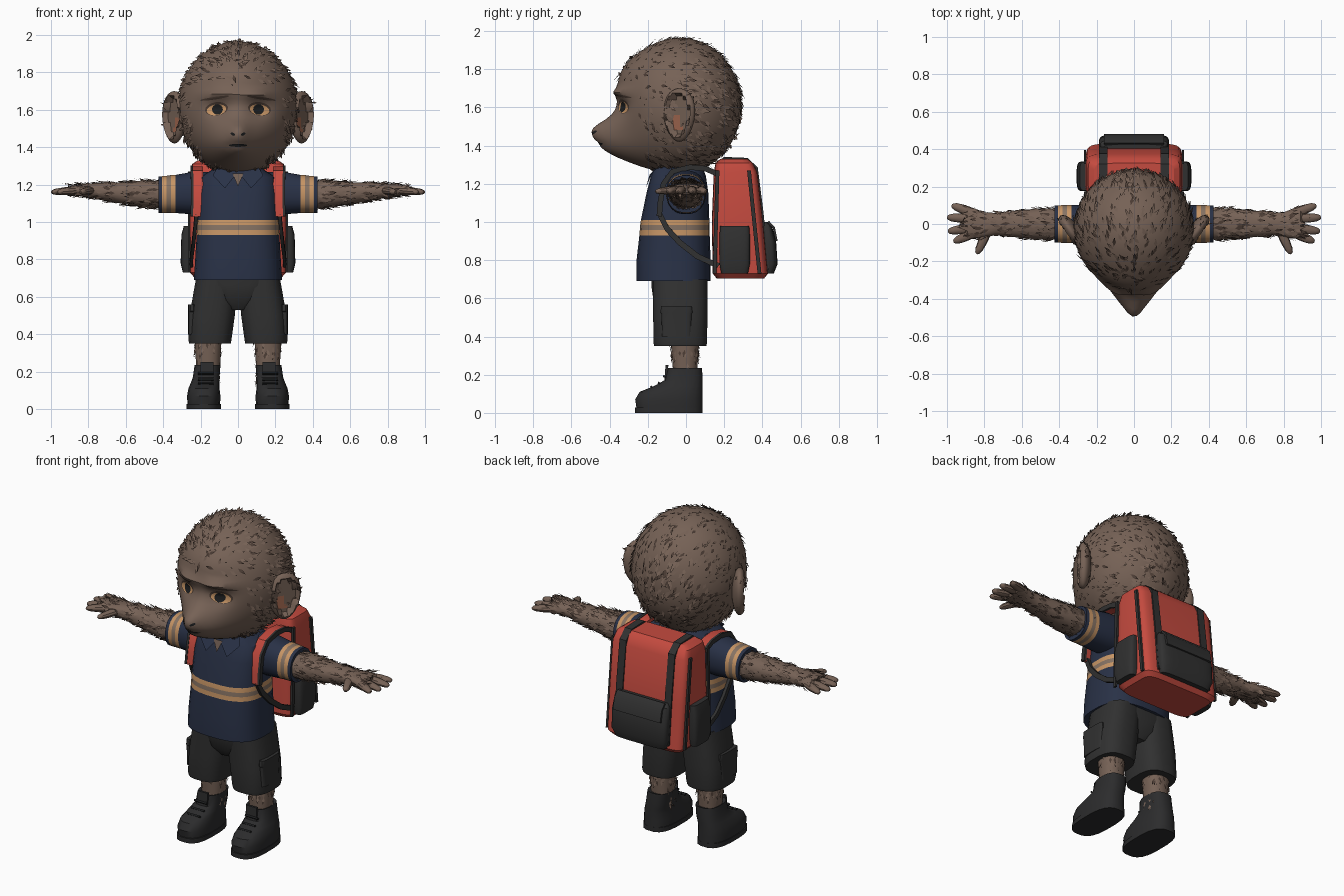
import bpy, bmesh, math, random
from mathutils import Vector, Matrix
from mathutils.bvhtree import BVHTree

random.seed(4)
if "Cube" in bpy.data.objects:
    bpy.data.objects.remove(bpy.data.objects["Cube"])


def material(name, *rgb):
    m = bpy.data.materials.new(name)
    m.use_nodes = True
    m.diffuse_color = (*rgb, 1)
    bsdf = m.node_tree.nodes["Principled BSDF"]
    bsdf.inputs["Base Color"].default_value = (*rgb, 1)
    bsdf.inputs["Roughness"].default_value = .9
    return m


fur = material("brown fur", .18, .121, .092)
dark_fur = material("dark fur", .07, .045, .034)
ear_skin = material("ear skin", .34, .13, .075)
navy = material("navy cloth", .022, .031, .062)
orange = material("orange band", .57, .3, .13)
silver = material("reflective band", .24, .17, .125)
red = material("red canvas", .56, .07, .05)
charcoal = material("charcoal cloth", .03, .03, .03)
leather = material("boot leather", .025, .025, .026)
black = material("eye black", .012, .013, .014)


def finish(name, bm, mats, rule=None, angle=35, closed=True):
    """Turn a bmesh into a shaded object; rule picks a material from a face centre."""
    if closed:
        bmesh.ops.recalc_face_normals(bm, faces=bm.faces)
    if rule:
        for f in bm.faces:
            f.material_index = rule(f.calc_center_median())
    mesh = bpy.data.meshes.new(name)
    bm.to_mesh(mesh)
    obj = bpy.data.objects.new(name, mesh)
    bpy.context.collection.objects.link(obj)
    for m in mats:
        mesh.materials.append(m)
    if angle:
        bpy.ops.object.select_all(action='DESELECT')
        obj.select_set(True)
        bpy.context.view_layer.objects.active = obj
        bpy.ops.object.shade_smooth_by_angle(angle=math.radians(angle))
    return obj


def skin(bm, loops, first=True, last=True):
    """Join point loops with quads and close the ends."""
    rows = [[bm.verts.new(p) for p in loop] for loop in loops]
    for a, b in zip(rows, rows[1:]):
        for i in range(len(a)):
            j = (i + 1) % len(a)
            bm.faces.new((a[i], a[j], b[j], b[i]))
    if first:
        bm.faces.new(rows[0][::-1])
    if last:
        bm.faces.new(rows[-1])


def loft(name, rings, mats, axis='z', power=2.3, n=20, rule=None, angle=35):
    """Rings are (position along axis, centre a, centre b, radius a, radius b)."""
    loops = []
    for t, a, b, ra, rb in rings:
        loop = []
        for i in range(n):
            ang = math.tau * (i + .5) / n
            c, s = math.cos(ang), math.sin(ang)
            u = a + ra * math.copysign(abs(c) ** (2 / power), c)
            v = b + rb * math.copysign(abs(s) ** (2 / power), s)
            loop.append((u, v, t) if axis == 'z' else (t, u, v))
        loops.append(loop)
    bm = bmesh.new()
    skin(bm, loops)
    return finish(name, bm, mats, rule, angle)


def band(name, points, width, thick, mat):
    """Flat strap along a path; width is the vector across it."""
    pts, w = [Vector(p) for p in points], Vector(width) / 2
    loops = []
    for i, p in enumerate(pts):
        tangent = pts[min(i + 1, len(pts) - 1)] - pts[max(i - 1, 0)]
        n = tangent.cross(w).normalized() * thick / 2
        loops.append([p + w + n, p - w + n, p - w - n, p + w - n])
    bm = bmesh.new()
    skin(bm, loops)
    return finish(name, bm, [mat])


def finger(name, start, end, radius):
    """Round tapering finger between two points."""
    a, b = Vector(start), Vector(end)
    d = (b - a).normalized()
    side, up = d.cross((0, 0, 1)).normalized() * radius, Vector((0, 0, radius * .85))
    angles = [math.tau * i / 10 for i in range(10)]
    loops = [[a.lerp(b, t) + (side * math.cos(g) + up * math.sin(g)) * k for g in angles]
             for t, k in ((0, 1), (.45, 1.05), (.8, .85), (.95, .55), (1, .2))]
    bm = bmesh.new()
    skin(bm, loops)
    return finish(name, bm, [fur])


def tufts(name, obj, count, length, flow, keep=lambda p: True):
    """Scatter small pointed fur cards that lie along the flow direction."""
    mesh, flow, bm = obj.data, Vector(flow), bmesh.new()
    polys = list(mesh.polygons)
    for poly in random.choices(polys, [p.area for p in polys], k=count):
        corners = [mesh.vertices[i].co for i in poly.vertices]
        a, b = random.sample(corners, 2)
        p = poly.center.lerp(a.lerp(b, random.random()), random.random())
        if not keep(p):
            continue
        n = poly.normal
        jitter = Vector([random.uniform(-.5, .5) for k in range(3)])
        t = flow + jitter
        t = (t - n * t.dot(n)).normalized()
        side = t.cross(n) * length * .17
        d = (t + n * random.uniform(.1, .32)) * length * random.uniform(.6, 1.1)
        f = bm.faces.new([bm.verts.new(q) for q in
                          (p, p + d * .4 + side, p + d, p + d * .4 - side)])
        f.material_index = int(random.random() < .25)
    return finish(name, bm, [fur, dark_fur], angle=None, closed=False)


# Head: a sphere pulled into muzzle, nose, brow, forehead and eye sockets
def bump(p, x, z, sx, sz):
    return math.exp(-((p.x - x) / sx) ** 2 - ((p.z - z) / sz) ** 2)


head_bm = bmesh.new()
bmesh.ops.create_icosphere(head_bm, subdivisions=5, radius=1)
for v in head_bm.verts:
    front = max(0, -v.co.y) ** .35
    p = Vector((v.co.x * .32, v.co.y * .32 - .03, v.co.z * .355 + 1.61))
    push = .18 * bump(p, 0, 1.4, .15, .13) + .05 * bump(p, 0, 1.49, .055, .05)
    push += .035 * bump(p, 0, 1.8, .25, .12) - .014 * bump(p, 0, 1.41, .07, .013)
    for s in (1, -1):
        push += .035 * bump(p, s * .1, 1.68, .09, .028) - .025 * bump(p, s * .11, 1.6, .06, .045)
    p.y -= push * front
    v.co = p
head_bvh = BVHTree.FromBMesh(head_bm)
head = finish("head", head_bm, [fur], angle=40)


def in_hair(p):
    return p.y > -.22 or p.z > 1.76 or (abs(p.x) > .23 and p.y > -.3)


tufts("head_fur", head, 1300, .055, (0, 1, -.5), in_hair)


def face_plate(name, x, z, rx, rz, mat, lift, roll=0):
    """Thin oval laid on the front of the head."""
    loops = []
    for f in (1, .7, .4, .1):
        loop = []
        for i in range(16):
            a = -math.tau * i / 16
            u, v = f * rx * math.cos(a), f * rz * math.sin(a)
            px = x + u * math.cos(roll) - v * math.sin(roll)
            pz = z + u * math.sin(roll) + v * math.cos(roll)
            hit = head_bvh.ray_cast(Vector((px, -1, pz)), Vector((0, 1, 0)))[0]
            loop.append((px, hit.y - lift, pz))
        loops.append(loop)
    bm = bmesh.new()
    skin(bm, loops, first=False)
    finish(name, bm, [mat], closed=False)


face_plate("mouth", 0, 1.41, .05, .008, black, .003)
for s, side in ((1, "left"), (-1, "right")):
    # Eyes, brows and nostrils
    face_plate(side + "_eyelid", s * .115, 1.605, .062, .036, dark_fur, .003, s * -.15)
    face_plate(side + "_eye", s * .115, 1.6, .053, .029, orange, .005, s * -.15)
    face_plate(side + "_pupil", s * .11, 1.602, .029, .028, black, .008)
    face_plate(side + "_brow", s * .125, 1.662, .08, .007, dark_fur, .003, s * -.15)
    face_plate(side + "_nostril", s * .028, 1.47, .013, .007, black, .003, s * .5)

    # Ears: flattened spheres with a hollow facing out and forward
    bm = bmesh.new()
    bmesh.ops.create_uvsphere(bm, u_segments=24, v_segments=16, radius=1)
    for v in bm.verts:
        x, y, z = v.co
        hollow = x > 0 and math.hypot(y, z) < .75
        v.co = Vector((-.005 if hollow else x * .045, y * (.095 + z * .015), z * .14))
    for f in bm.faces:
        c = f.calc_center_median()
        f.material_index = int(abs(c.x + .005) < .003 and -.07 < c.z < 0 and -.06 < c.y < .01)
    turn = Matrix.Translation((s * .34, -.035, 1.56)) @ Matrix.Diagonal((s, 1, 1, 1))
    bm.transform(turn @ Matrix.Rotation(-.6, 4, 'Z'))
    ear = finish(side + "_ear", bm, [fur, ear_skin])
    tufts(side + "_ear_fur", ear, 60, .035, (s * .3, 1, .3), lambda p: p.y > -.04)

    # Sleeve with a reflective band
    def sleeve_rule(c):
        d = abs(abs(c.x) - .37)
        return 2 if d < .013 else int(d < .04)
    loft(side + "_sleeve", [(s * x, 0, z, ry, rz) for x, z, ry, rz in
         ((.12, 1.16, .1, .11), (.24, 1.155, .105, .115), (.335, 1.15, .102, .103),
          (.358, 1.15, .102, .102), (.382, 1.148, .102, .1), (.405, 1.147, .1, .099),
          (.425, 1.146, .099, .098))], [navy, orange, silver], 'x', rule=sleeve_rule)

    # Furry arm, palm and fingers
    arm = loft(side + "_arm", [(s * x, y, z, ry, rz) for x, y, z, ry, rz in
               ((.38, 0, 1.145, .085, .075), (.5, 0, 1.15, .085, .072), (.62, 0, 1.155, .073, .058),
                (.74, 0, 1.165, .06, .045), (.8, -.005, 1.168, .068, .038),
                (.85, .003, 1.17, .08, .032), (.89, .005, 1.17, .085, .027),
                (.9, .005, 1.17, .07, .015))], [fur], 'x')
    tufts(side + "_arm_fur", arm, 420, .055, (s * 1.5, 0, 0))
    for label, x0, y0, x1, y1 in (("index", .86, -.05, .965, -.095), ("middle", .87, -.02, .995, -.04),
                                  ("ring", .87, .03, 1, .035), ("little", .86, .06, .975, .1),
                                  ("thumb", .78, -.03, .84, -.16)):
        finger(f"{side}_{label}_finger", (s * x0, y0, 1.17), (s * x1, y1, 1.16), .024)

    # Shorts leg with cargo pocket
    loft(side + "_shorts_leg", [(z, s * x, -.03, rx, ry) for z, x, rx, ry in
         ((.35, .15, .112, .138), (.37, .15, .116, .142), (.5, .138, .122, .143),
          (.6, .125, .118, .145), (.7, .115, .11, .145))], [charcoal], power=2.8)
    loft(side + "_cargo_pocket", [(z, s * .247, -.05, .02, ry) for z, ry in
         ((.4, .075), (.52, .08), (.525, .085), (.56, .08))], [charcoal], power=4)

    # Lower leg and boot
    leg = loft(side + "_leg", [(z, s * .16, -.005, r, r) for z, r in
               ((.15, .06), (.25, .066), (.4, .075))], [fur], n=16)
    tufts(side + "_leg_fur", leg, 130, .045, (0, 0, -1.5))
    loft(side + "_boot", [(z, s * x, (y0 + y1) / 2, rx, (y1 - y0) / 2) for z, x, y0, y1, rx in
         ((.02, .183, -.26, .088, .088), (.07, .183, -.268, .088, .09),
          (.11, .182, -.245, .088, .084), (.14, .176, -.17, .088, .077),
          (.17, .17, -.115, .088, .072), (.235, .163, -.1, .085, .07),
          (.225, .163, -.075, .065, .05))], [leather], power=2.6)
    loft(side + "_boot_sole", [(z, s * .183, -.09, .092, .178) for z in (0, .028)],
         [leather], power=2.8)
    band(side + "_boot_tongue", [(s * .168, -.105, .17), (s * .165, -.1, .25)],
         (.07, 0, 0), .015, leather)
    for y, z in ((-.18, .135), (-.14, .155), (-.113, .19)):
        band(side + "_boot_lace", [(s * .13, y, z), (s * .215, y, z)], (0, -.012, .01), .01, black)

    # Collar flap
    bm = bmesh.new()
    bm.faces.new([bm.verts.new((s * x, y, z)) for x, y, z in
                  ((.015, -.19, 1.25), (.07, -.21, 1.18), (.135, -.18, 1.25), (.1, -.13, 1.31))])
    bmesh.ops.solidify(bm, geom=bm.faces[:], thickness=.01)
    finish(side + "_collar_flap", bm, [navy], angle=None)

    # Shoulder strap: padded red upper part, thin black lower part
    upper = [(s * x, y, z) for x, y, z in
             ((.215, .17, 1.25), (.215, .1, 1.28), (.215, .02, 1.287), (.215, -.07, 1.265),
              (.212, -.118, 1.2), (.213, -.135, 1.1), (.216, -.14, 1.03))]
    band(side + "_shoulder_strap", upper, (.055, 0, 0), .022, red)
    edge = [(x + s * .032, y, z) for x, y, z in upper]
    band(side + "_strap_edge", edge, (.014, 0, 0), .028, charcoal)
    band(side + "_lower_strap", [(s * x, y, z) for x, y, z in
         ((.222, -.142, 1.05), (.23, -.1, .965), (.238, -.03, .89), (.248, .06, .82), (.25, .17, .77))],
         (0, .018, .024), .018, charcoal)

    # Pack straps, piping and side pocket
    band(side + "_pack_strap", [(s * .165, y, z) for y, z in
         ((.17, 1.31), (.2, 1.335), (.32, 1.33), (.37, 1.285), (.4, 1.05), (.43, .75))],
         (.045, 0, 0), .012, charcoal)
    for y_top, y_low in ((.165, .15), (.33, .385)):
        band(side + "_pack_piping", [(s * .262, y_low, .73), (s * .262, y_top, 1.27)],
             (0, .02, 0), .012, charcoal)
    loft(side + "_side_pocket", [(z, s * .265, .255, rx, ry) for z, rx, ry in
         ((.73, .03, .07), (.78, .042, .08), (.93, .038, .08), (.98, .025, .076))],
         [charcoal], power=4)


# Neck and shirt with chest band
loft("neck", [(z, 0, -.04, .1, .1) for z in (1.2, 1.34)], [fur])
loft("shirt", [(z, 0, y, rx, ry) for z, y, rx, ry in
     ((.69, -.065, .237, .195), (.8, -.065, .23, .195), (.93, -.06, .222, .185),
      (.957, -.059, .221, .184), (.983, -.058, .22, .183), (1.01, -.057, .219, .18),
      (1.15, -.045, .215, .163), (1.24, -.04, .2, .145), (1.28, -.04, .14, .13),
      (1.31, -.04, .11, .12))], [navy, orange, silver], power=2.7, n=28,
     rule=lambda c: 2 if abs(c.z - .97) < .013 else int(abs(c.z - .97) < .04))
bm = bmesh.new()
bm.faces.new([bm.verts.new(p) for p in ((-.03, -.193, 1.26), (0, -.207, 1.19), (.03, -.193, 1.26))])
finish("neck_opening", bm, [fur], angle=None, closed=False)
loft("shorts_waist", [(z, 0, -.035, rx, ry) for z, rx, ry in
     ((.53, .06, .1), (.58, .15, .135), (.66, .225, .147), (.74, .22, .15))], [charcoal], power=2.8)

# Backpack body, back pocket and flap
loft("backpack", [(z, 0, (y0 + y1) / 2, rx, (y1 - y0) / 2) for z, y0, y1, rx in
     ((.705, .16, .41, .235), (.73, .14, .43, .258), (1, .135, .405, .26),
      (1.26, .145, .375, .258), (1.31, .155, .35, .245), (1.33, .18, .325, .215))],
     [red], power=7, n=32, angle=30)
loft("back_pocket", [(z, 0, (.38 + y1) / 2, rx, (y1 - .38) / 2) for z, y1, rx in
     ((.73, .46, .17), (.78, .48, .187), (.9, .472, .187), (.98, .45, .18), (1, .425, .165))],
     [charcoal], power=4.5, n=28)
band("pocket_flap", [(0, .43, 1.002), (0, .46, .97), (0, .474, .9)], (.32, 0, 0), .012, charcoal)
